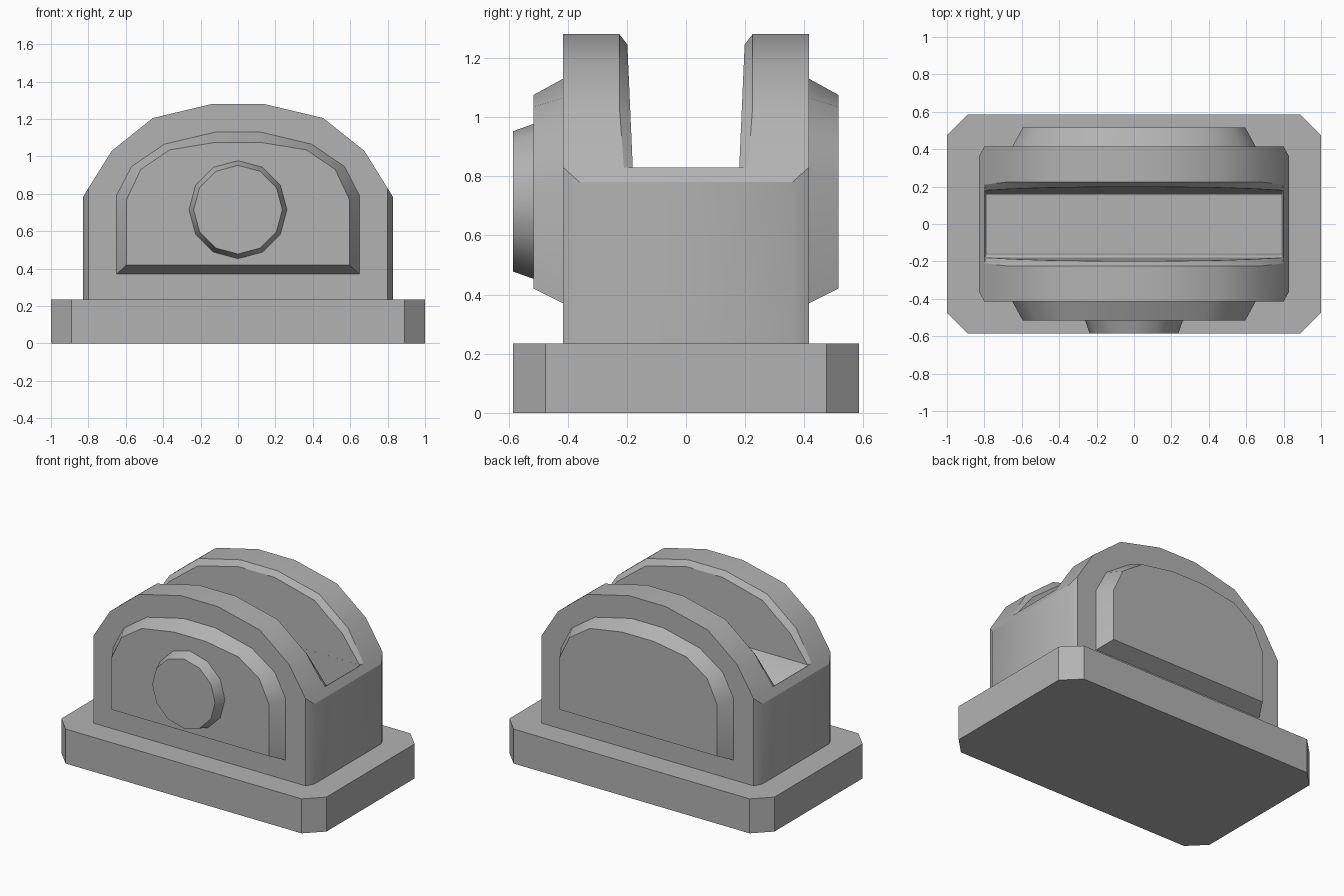
import bpy, bmesh
from math import sin, cos, pi, radians

if "Cube" in bpy.data.objects:
    bpy.data.objects.remove(bpy.data.objects["Cube"])

grey = bpy.data.materials.new("dark_grey")
grey.diffuse_color = (0.45, 0.45, 0.45, 1)
grey.use_nodes = True
grey.node_tree.nodes["Principled BSDF"].inputs["Base Color"].default_value = grey.diffuse_color


def finish(name, bm):
    bmesh.ops.recalc_face_normals(bm, faces=bm.faces)
    mesh = bpy.data.meshes.new(name)
    bm.to_mesh(mesh)
    bm.free()
    mesh.shade_smooth()
    mesh.set_sharp_from_angle(angle=radians(30))
    mesh.materials.append(grey)
    obj = bpy.data.objects.new(name, mesh)
    bpy.context.collection.objects.link(obj)
    return obj


def loft(name, rings):
    """Closed solid skinned through rings of equal point count."""
    bm = bmesh.new()
    loops = [[bm.verts.new(p) for p in ring] for ring in rings]
    n = len(loops[0])
    for a, b in zip(loops, loops[1:]):
        for i in range(n):
            j = (i + 1) % n
            bm.faces.new((a[i], a[j], b[j], b[i]))
    bm.faces.new(loops[0])
    bm.faces.new(loops[-1])
    return finish(name, bm)


def arch(half):
    """Mirror the right half of an (x, z) profile."""
    return half + [(-x, z) for x, z in reversed(half)]


def octagon(x, y, cx, cy, z):
    q = [(x, y - cy), (x - cx, y)]
    top = q + [(-a, b) for a, b in reversed(q)]
    return [(a, b, z) for a, b in top + [(-a, -b) for a, b in top]]


# Base plate with clipped corners
loft("base_plate", [octagon(1, 0.585, 0.11, 0.11, z) for z in (0, 0.235)])

# Lower block, vertical corners chamfered and shoulders sloping to the slot rim
bm = bmesh.new()
points = octagon(0.83, 0.415, 0.03, 0.055, 0.235)
for sx in (-1, 1):
    for sy in (-1, 1):
        points += [(sx * 0.83, sy * 0.36, 0.78), (sx * 0.80, sy * 0.415, 0.83)]
for p in points:
    bm.verts.new(p)
bmesh.ops.convex_hull(bm, input=bm.verts)
bmesh.ops.dissolve_limit(bm, angle_limit=0.01, verts=bm.verts, edges=bm.edges)
block = finish("lower_block", bm)

# Deep tapered slot, open down to the base plate
cutter = loft("slot_cutter", [
    [(sx * x, sy * y, z) for sx, sy in ((1, 1), (-1, 1), (-1, -1), (1, -1))]
    for x, y, z in ((0.788, 0.156, 0.2), (0.799, 0.186, 1.0))
])
cutter.hide_render = True
cutter.hide_set(True)
cut = block.modifiers.new("slot", 'BOOLEAN')
cut.operation = 'DIFFERENCE'
cut.solver = 'EXACT'
cut.object = cutter

lug_outer = arch([(0.80, 0.83), (0.675, 1.03), (0.455, 1.205), (0.14, 1.28)])
lug_inner = arch([(0.79, 0.83), (0.655, 1.005), (0.44, 1.17), (0.135, 1.245)])
panel_outer = arch([(0.65, 0.37), (0.65, 0.79), (0.57, 0.945), (0.395, 1.065), (0.12, 1.13)])
panel_inner = arch([(0.595, 0.42), (0.595, 0.77), (0.52, 0.93), (0.365, 1.035), (0.12, 1.075)])

for side, s in (("front", -1), ("back", 1)):
    # Arched lug with chamfered rim and slightly leaning slot wall
    loft(side + "_lug", [
        [(x, s * 0.415, z) for x, z in lug_outer],
        [(x, s * (0.21 + 0.015 * min(1, (z - 0.83) / 0.2)), z) for x, z in lug_outer],
        [(x, s * (0.18 + 0.018 * (z - 0.83) / 0.41), z) for x, z in lug_inner],
    ])
    # Raised bevelled side panel
    loft(side + "_panel", [
        [(x, s * 0.415, z) for x, z in panel_outer],
        [(x, s * 0.515, z) for x, z in panel_inner],
    ])

# Tapered twelve-sided pin cap on the front
loft("pin_cap", [
    [(r * sin(i * pi / 6), y, 0.715 + r * cos(i * pi / 6)) for i in range(12)]
    for r, y in ((0.262, -0.515), (0.237, -0.585))
])
